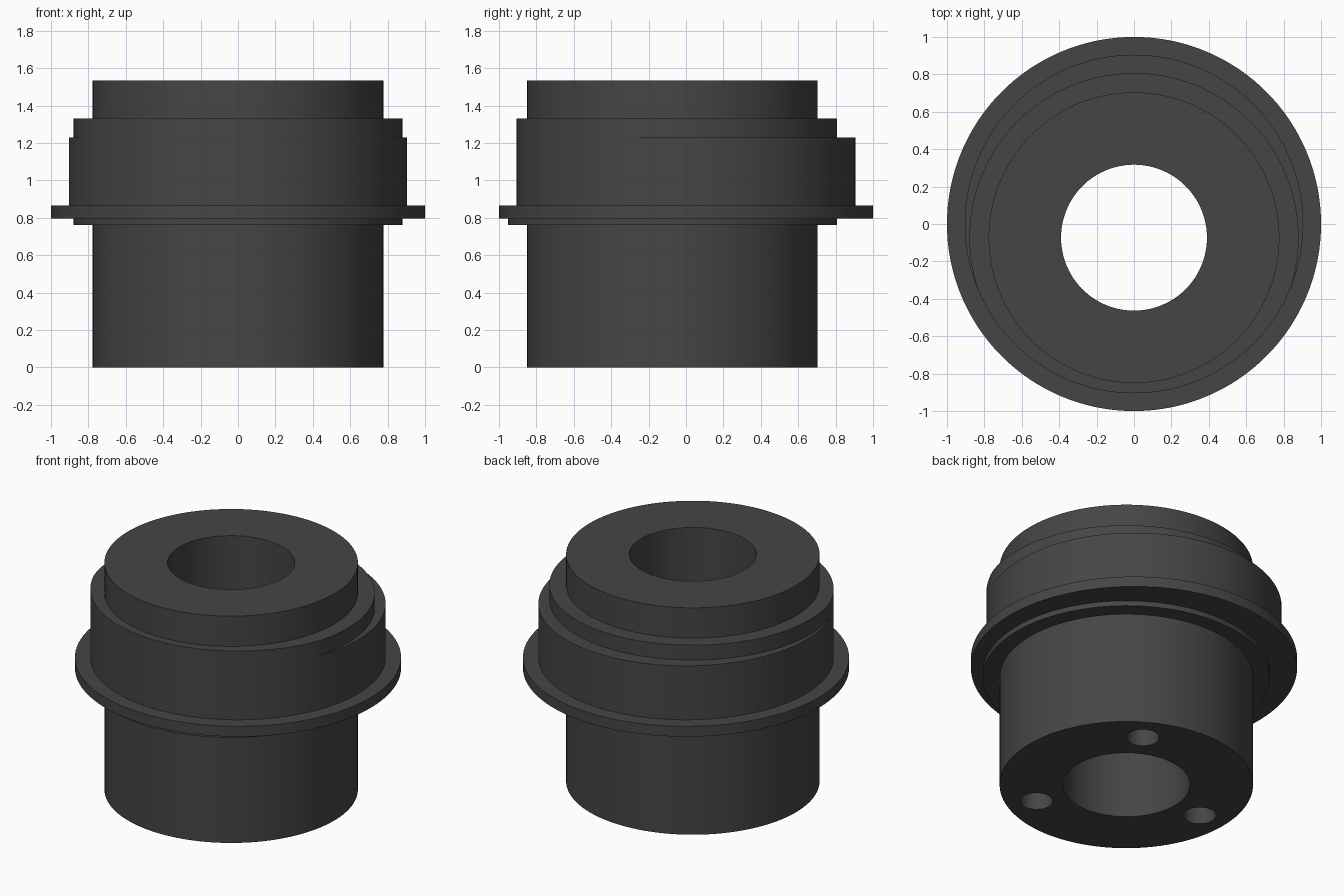
import bpy, bmesh, math

if "Cube" in bpy.data.objects:
    bpy.data.objects.remove(bpy.data.objects["Cube"])

SIDES = 192
CY = -0.073                      # axis of the body and bore, offset from the flange axis


def centred(r):
    """Circle on the body axis."""
    return lambda a: r


def offset(r):
    """Circle on the flange axis, measured as distance from the body axis."""
    return lambda a: CY * -math.sin(a) * -1 * -1 + math.sqrt(r * r - (CY * math.cos(a)) ** 2)


def select_only(ob):
    bpy.ops.object.select_all(action='DESELECT')
    ob.select_set(True)
    bpy.context.view_layer.objects.active = ob


body, bore, collar = centred(0.777), centred(0.39), centred(0.88)
ring, flange = offset(0.905), offset(1.0)


def step(a):
    """Upper collar, trimmed where it would overhang the ring."""
    return min(collar(a), ring(a))


# Closed section: outside from bottom to top, then down through the bore
section = [(body, 0), (body, 0.76), (collar, 0.76), (collar, 0.795),
           (flange, 0.795), (flange, 0.865), (ring, 0.865), (ring, 1.23),
           (step, 1.23), (step, 1.33), (body, 1.33), (body, 1.535),
           (bore, 1.535), (bore, 0)]

bm = bmesh.new()
loops = []
for radius, z in section:
    loop = []
    for i in range(SIDES):
        a = 2 * math.pi * i / SIDES
        r = radius(a)
        loop.append(bm.verts.new((r * math.cos(a), CY + r * math.sin(a), z)))
    loops.append(loop)
for k, low in enumerate(loops):
    high = loops[(k + 1) % len(loops)]
    for i in range(SIDES):
        j = (i + 1) % SIDES
        bm.faces.new((low[i], low[j], high[j], high[i]))
bmesh.ops.remove_doubles(bm, verts=bm.verts, dist=1e-5)
bmesh.ops.recalc_face_normals(bm, faces=bm.faces)
mesh = bpy.data.meshes.new("eccentric_bushing")
bm.to_mesh(mesh)
bm.free()
bushing = bpy.data.objects.new("eccentric_bushing", mesh)
bpy.context.collection.objects.link(bushing)

mat = bpy.data.materials.new("dark grey")
mat.diffuse_color = (0.06, 0.06, 0.06, 1)
mat.use_nodes = True
mat.node_tree.nodes["Principled BSDF"].inputs["Base Color"].default_value = mat.diffuse_color
mesh.materials.append(mat)

# Three blind holes in the underside
for deg in (60, 180, 300):
    a = math.radians(deg)
    bpy.ops.mesh.primitive_cylinder_add(
        vertices=48, radius=0.1, depth=0.9,
        location=(0.587 * math.cos(a), CY + 0.587 * math.sin(a), 0))
    cutter = bpy.context.object
    cutter.name = "hole_cutter"
    cutter.hide_render = True
    cutter.data.materials.append(mat)
    select_only(bushing)
    mod = bushing.modifiers.new("hole", 'BOOLEAN')
    mod.operation = 'DIFFERENCE'
    mod.solver = 'EXACT'
    mod.object = cutter
    bpy.ops.object.modifier_apply(modifier=mod.name)
    bpy.data.objects.remove(cutter)

select_only(bushing)
bpy.ops.object.shade_smooth_by_angle(angle=math.radians(30))
